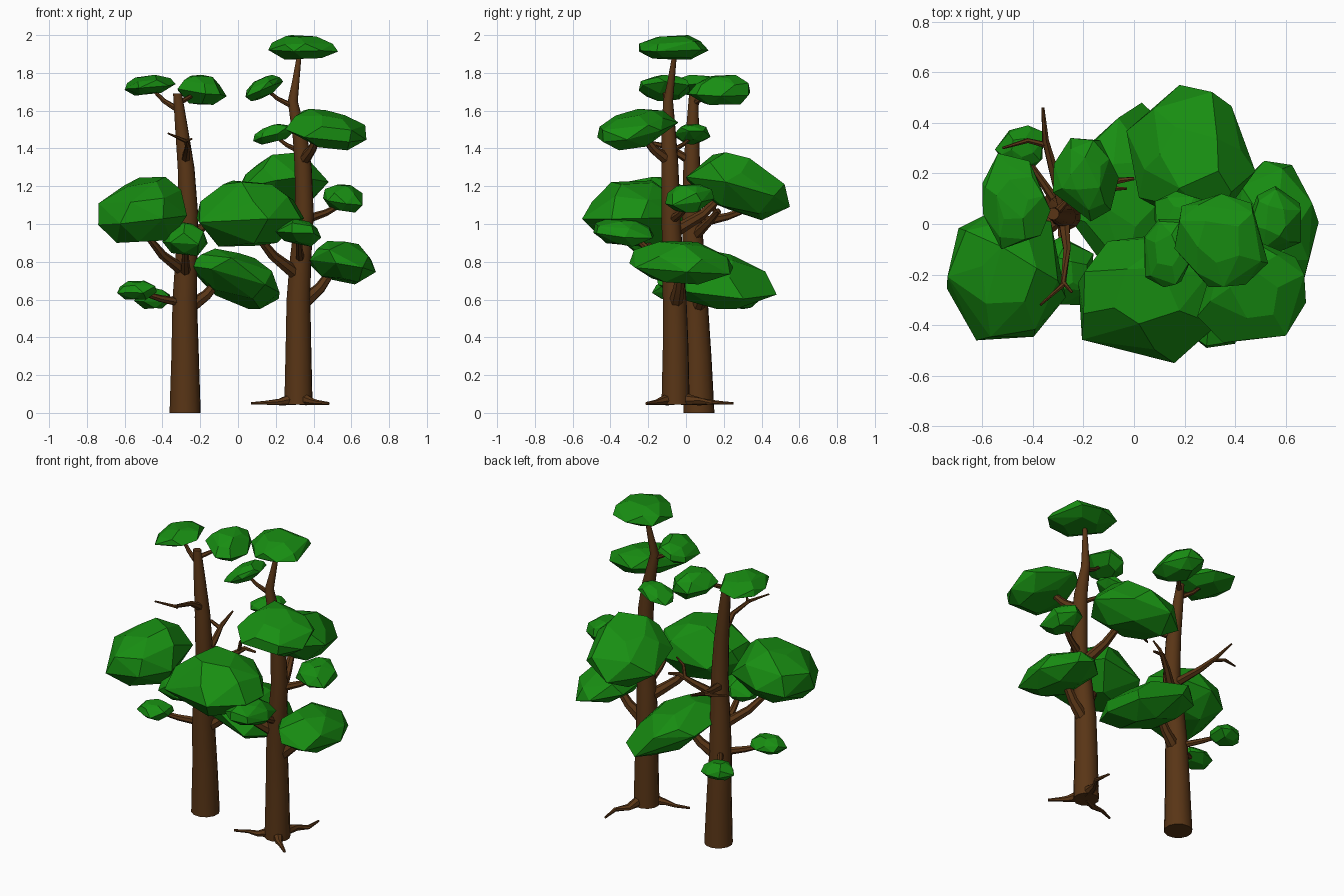
import bpy, bmesh, math, random
from mathutils import Vector

if "Cube" in bpy.data.objects:
    bpy.data.objects.remove(bpy.data.objects["Cube"])


def material(name, rgb):
    m = bpy.data.materials.new(name)
    m.diffuse_color = (*rgb, 1)
    m.use_nodes = True
    m.node_tree.nodes["Principled BSDF"].inputs["Base Color"].default_value = m.diffuse_color
    return m


GREEN = material("leaf_green", (0.009, 0.27, 0.006))
BROWN = material("bark_brown", (0.10, 0.036, 0.008))


def finish(name, bm, mat, smooth=None):
    bmesh.ops.recalc_face_normals(bm, faces=bm.faces[:])
    me = bpy.data.meshes.new(name)
    bm.to_mesh(me)
    bm.free()
    me.materials.append(mat)
    ob = bpy.data.objects.new(name, me)
    bpy.context.collection.objects.link(ob)
    if smooth:
        bpy.ops.object.select_all(action='DESELECT')
        ob.select_set(True)
        bpy.context.view_layer.objects.active = ob
        bpy.ops.object.shade_smooth_by_angle(angle=math.radians(smooth))
    return ob


def tube(name, path, sides, level=False):
    """Tapered tube through (x, y, z, radius) points."""
    bm = bmesh.new()
    pts = [Vector(p[:3]) for p in path]
    rings = []
    for i, p in enumerate(pts):
        d = (pts[min(i + 1, len(pts) - 1)] - pts[max(i - 1, 0)]).normalized()
        if level:
            d = Vector((0, 0, 1))
        u = d.cross(Vector((0.31, 0.9, 0.17))).normalized()
        v = d.cross(u)
        rings.append([bm.verts.new(p + path[i][3] * (math.cos(a) * u + math.sin(a) * v))
                      for a in (2 * math.pi * k / sides for k in range(sides))])
    for a, b in zip(rings, rings[1:]):
        for k in range(sides):
            j = (k + 1) % sides
            bm.faces.new((a[k], a[j], b[j], b[k]))
    bm.faces.new(rings[0])
    bm.faces.new(rings[-1])
    return finish(name, bm, BROWN, 40)


def foliage(name, box, tilt, seed):
    """Faceted convex leaf clump fitted to a box; tilt leans it along x and y."""
    rng = random.Random(seed)
    pts = []
    for z, r, n in ((0.95, 0.45, 5), (0.45, 0.85, 6), (-0.2, 1.0, 7), (-0.9, 0.55, 5)):
        start = rng.uniform(0, 6.28)
        for k in range(n):
            a = start + (k + rng.uniform(-0.25, 0.25)) * 2 * math.pi / n
            s = r * rng.uniform(0.88, 1.1)
            x, y = s * math.cos(a), s * math.sin(a)
            pts.append(Vector((x, y, z + rng.uniform(-.1, .1) + tilt[0] * x + tilt[1] * y)))
    for i in range(3):
        lo, hi = min(p[i] for p in pts), max(p[i] for p in pts)
        for p in pts:
            p[i] = box[2 * i] + (p[i] - lo) / (hi - lo) * (box[2 * i + 1] - box[2 * i])
    bm = bmesh.new()
    res = bmesh.ops.convex_hull(bm, input=[bm.verts.new(p) for p in pts])
    bmesh.ops.delete(bm, geom=[v for v in bm.verts if not v.link_faces], context='VERTS')
    bmesh.ops.dissolve_limit(bm, angle_limit=math.radians(9), verts=bm.verts[:], edges=bm.edges[:])
    return finish(name, bm, GREEN)


# trunks
LEFT = [(-.28, .068, 0, .084), (-.28, .062, .3, .074), (-.282, .05, .6, .066), (-.272, .04, .85, .058),
        (-.262, .03, 1.05, .052), (-.275, .03, 1.3, .045), (-.298, .035, 1.5, .035), (-.32, .04, 1.69, .024)]
RIGHT = [(.32, -.055, .045, .076), (.32, -.055, .35, .069), (.32, -.06, .6, .064), (.33, -.07, .8, .058),
         (.352, -.08, 1.05, .05), (.345, -.085, 1.3, .046), (.33, -.09, 1.45, .04),
         (.29, -.095, 1.65, .027), (.305, -.08, 1.75, .02), (.325, -.06, 1.9, .012)]
tube("left_trunk", LEFT, 12, True)
tube("right_trunk", RIGHT, 12, True)

# leaf clumps: bounds x, y, z, then lean along x and y
CLUMPS = {
    "left_top_clump_a": (-.6, -.33, -.1, .28, 1.68, 1.79, .3, 0),
    "left_top_clump_b": (-.32, -.06, .01, .34, 1.63, 1.79, -.2, 0),
    "left_main_clump": (-.74, -.27, -.46, .06, .9, 1.25, .2, .1),
    "left_low_clump_a": (-.64, -.43, -.18, .02, .6, .7, 0, 0),
    "left_low_clump_b": (-.55, -.36, .22, .39, .55, .66, 0, 0),
    "left_inner_clump": (-.26, .22, -.18, .48, .55, .87, -.6, -.4),
    "left_front_clump": (-.4, -.16, -.32, -.05, .83, 1.01, 0, 0),
    "right_low_clump": (.37, .73, -.3, .25, .68, .91, -.3, -.15),
    "right_high_clump": (.25, .68, -.47, -.04, 1.39, 1.61, -.4, .5),
    "right_back_clump": (-.03, .48, 0, .55, 1.02, 1.38, .2, -.5),
    "right_front_clump": (-.22, .35, -.55, -.03, .88, 1.23, 0, 0),
    "right_side_clump": (.45, .66, -.11, .15, 1.06, 1.21, -.2, .2),
    "right_small_clump": (.2, .44, -.49, -.17, .88, 1.03, -.2, -.2),
    "right_twig_clump": (.08, .3, -.06, .13, 1.42, 1.53, .6, 0),
    "right_upper_clump": (.04, .24, -.25, .02, 1.65, 1.79, .8, 0),
    "right_crown_clump": (.16, .53, -.25, .12, 1.87, 2.0, 0, .1),
}
for i, (name, c) in enumerate(CLUMPS.items()):
    foliage(name, c[:6], c[6:], 11 + i)


def trunk_at(path, z):
    for a, b in zip(path, path[1:]):
        if a[2] <= z <= b[2]:
            return Vector(a[:3]).lerp(Vector(b[:3]), (z - a[2]) / (b[2] - a[2]))
    return Vector(path[-1][:3])


def branch(name, trunk, z, end, r):
    """Branch that leaves the trunk, bends and ends inside its clump."""
    s, e = trunk_at(trunk, z), Vector(end)
    m = s.lerp(e, .55) - Vector((0, 0, .12 * (e.z - s.z)))
    tube(name, [(*s, r), (*m, r * .72), (*e, r * .45)], 7)


# branches carrying the clumps
for name, trunk, z, end, r in (
        ("left_branch_top_a", LEFT, 1.6, (-.46, .08, 1.72), .018),
        ("left_branch_top_b", LEFT, 1.64, (-.2, .16, 1.72), .016),
        ("left_branch_main", LEFT, .74, (-.5, -.16, .96), .034),
        ("left_branch_low_a", LEFT, .58, (-.52, -.08, .64), .026),
        ("left_branch_low_b", LEFT, .58, (-.44, .28, .61), .022),
        ("left_branch_inner", LEFT, .54, (-.07, .12, .74), .04),
        ("left_branch_front", LEFT, .72, (-.28, -.17, .9), .03),
        ("right_branch_low", RIGHT, .56, (.53, -.02, .8), .042),
        ("right_branch_high", RIGHT, 1.33, (.43, -.24, 1.48), .034),
        ("right_branch_back", RIGHT, .95, (.25, .22, 1.18), .036),
        ("right_branch_front", RIGHT, .72, (.07, -.26, .98), .038),
        ("right_branch_side", RIGHT, 1.02, (.56, .02, 1.11), .026),
        ("right_branch_small", RIGHT, .8, (.32, -.3, .95), .026),
        ("right_branch_twig", RIGHT, 1.38, (.19, .04, 1.47), .016),
        ("right_branch_upper", RIGHT, 1.62, (.14, -.12, 1.72), .016)):
    branch(name, trunk, z, end, r)

# bare branches of the left tree
for name, path in (
        ("bare_branch_back", [(-.27, .04, 1.0, .028), (-.32, .22, 1.04, .02), (-.35, .33, 1.08, .014), (-.36, .46, 1.12, .006)]),
        ("bare_twig_back", [(-.34, .31, 1.07, .013), (-.42, .33, 1.09, .01), (-.52, .3, 1.1, .005)]),
        ("bare_branch_inner", [(-.26, .04, .93, .03), (-.14, .13, 1.02, .02), (-.07, .17, 1.07, .014), (0, .18, 1.06, .007)]),
        ("bare_twig_inner", [(-.1, .155, 1.05, .013), (-.08, .14, 1.12, .01), (-.03, .14, 1.16, .005)]),
        ("bare_branch_front", [(-.28, .03, 1.33, .025), (-.265, -.1, 1.41, .016), (-.28, -.24, 1.44, .011), (-.37, -.32, 1.48, .005)]),
        ("bare_twig_front", [(-.28, -.23, 1.44, .01), (-.245, -.27, 1.45, .005)])):
    tube(name, path, 6)

# roots of the right tree
for i, path in enumerate((
        [(.3, -.07, .075, .035), (.22, -.11, .058, .018), (.15, -.11, .054, .011), (.07, -.14, .05, .007)],
        [(.34, -.02, .075, .035), (.36, .08, .06, .02), (.41, .14, .056, .013), (.4, .25, .05, .007)],
        [(.34, -.08, .075, .035), (.39, -.14, .06, .02), (.42, -.16, .055, .014), (.48, -.21, .05, .008)])):
    tube("right_root_%d" % (i + 1), path, 7)
